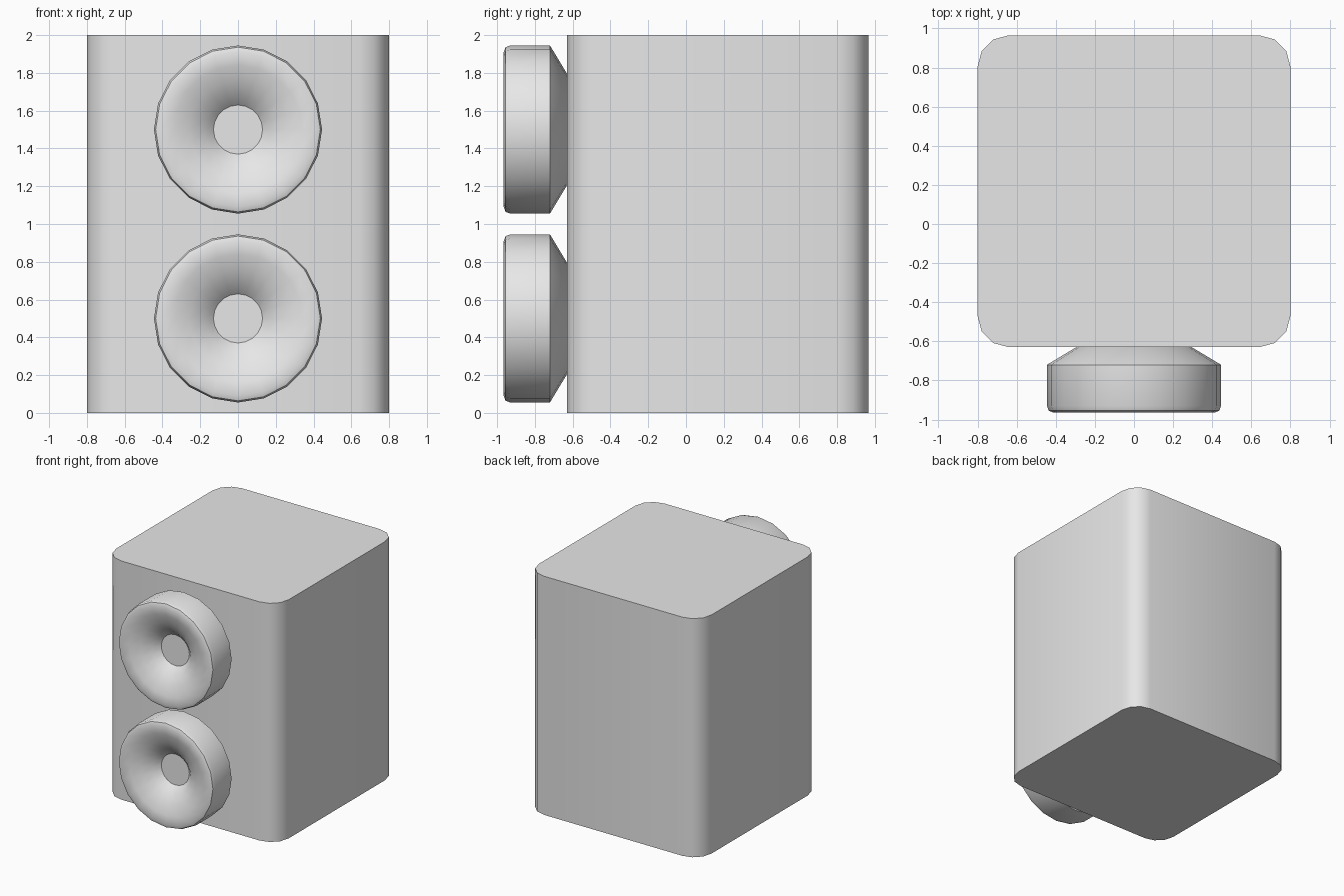
import bpy, bmesh, math

if "Cube" in bpy.data.objects:
    bpy.data.objects.remove(bpy.data.objects["Cube"])

grey = bpy.data.materials.new("light grey")
grey.diffuse_color = (0.8, 0.8, 0.8, 1)
grey.use_nodes = True
grey.node_tree.nodes["Principled BSDF"].inputs["Base Color"].default_value = grey.diffuse_color


def finish(name, bm):
    """Turn a bmesh into a smooth object with sharp edges kept."""
    bmesh.ops.recalc_face_normals(bm, faces=bm.faces)
    mesh = bpy.data.meshes.new(name)
    bm.to_mesh(mesh)
    bm.free()
    mesh.materials.append(grey)
    ob = bpy.data.objects.new(name, mesh)
    bpy.context.collection.objects.link(ob)
    bpy.ops.object.select_all(action='DESELECT')
    ob.select_set(True)
    bpy.context.view_layer.objects.active = ob
    bpy.ops.object.shade_smooth_by_angle(angle=math.radians(40))
    return ob


# Cabinet: box with rounded upright edges
W, Y0, Y1, H, R = 0.8, -0.63, 0.965, 2.0, 0.16
bm = bmesh.new()
bmesh.ops.create_cube(bm, size=1)
for v in bm.verts:
    v.co = (v.co.x * 2 * W, (Y0 + Y1) / 2 + v.co.y * (Y1 - Y0), (v.co.z + 0.5) * H)
upright = [e for e in bm.edges if abs(e.verts[0].co.z - e.verts[1].co.z) > 1]
bmesh.ops.bevel(bm, geom=upright, offset=R, offset_type='OFFSET',
                segments=3, profile=0.5, affect='EDGES')
finish("cabinet", bm)

# Speaker profile (radius, y): back cone, drum wall, rounded rim, horn
PROFILE = [(0.22, -0.585), (0.445, -0.72), (0.445, -0.93), (0.436, -0.955),
           (0.41, -0.965), (0.34, -0.953), (0.26, -0.925), (0.18, -0.88),
           (0.13, -0.83)]
SIDES = 20


def speaker(name, z):
    bm = bmesh.new()
    rings = []
    for r, y in PROFILE:
        rings.append([bm.verts.new((r * math.sin(a), y, z + r * math.cos(a)))
                      for a in (i * math.tau / SIDES for i in range(SIDES))])
    for a, b in zip(rings, rings[1:]):
        for i in range(SIDES):
            j = (i + 1) % SIDES
            bm.faces.new((a[i], a[j], b[j], b[i]))
    # Flat back and flat centre disc
    bm.faces.new(rings[0])
    bm.faces.new(rings[-1])
    finish(name, bm)


speaker("upper_speaker", 1.5)
speaker("lower_speaker", 0.5)
